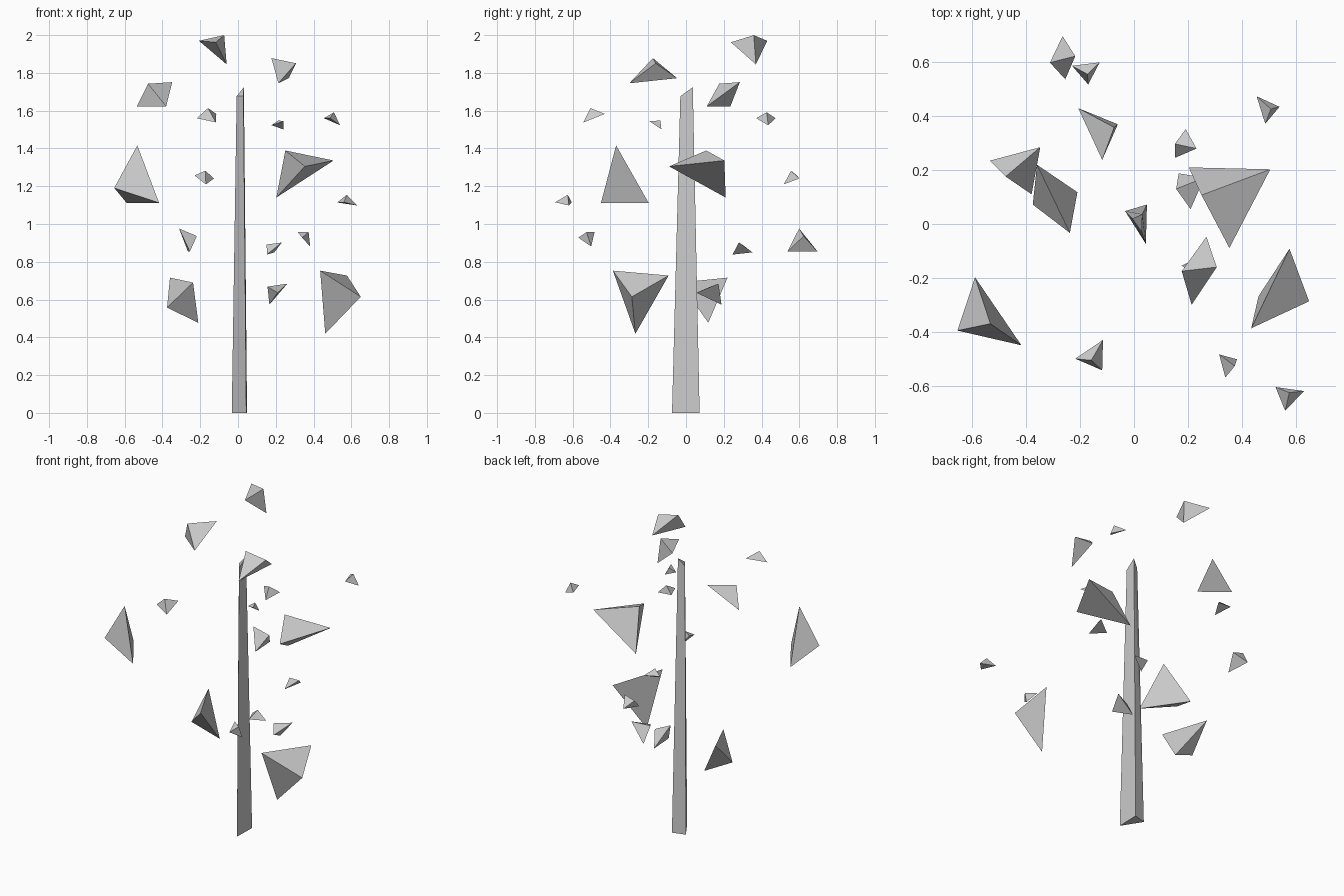
import bpy
import bmesh
from mathutils import Vector

default_cube = bpy.data.objects.get("Cube")
if default_cube:
    bpy.data.objects.remove(default_cube, do_unlink=True)


def make_material(name, colour):
    material = bpy.data.materials.new(name)
    material.use_nodes = True
    material.diffuse_color = colour
    material.node_tree.nodes["Principled BSDF"].inputs["Base Color"].default_value = colour
    return material


stone_grey = make_material("stone grey", (0.6, 0.6, 0.6, 1))


def hull_object(name, corners):
    """Flat-faced solid wrapped around a handful of corners."""
    bm = bmesh.new()
    for corner in corners:
        bm.verts.new(corner)
    bmesh.ops.convex_hull(bm, input=bm.verts[:])
    bmesh.ops.recalc_face_normals(bm, faces=bm.faces[:])
    mesh = bpy.data.meshes.new(name)
    bm.to_mesh(mesh)
    bm.free()
    mesh.materials.append(stone_grey)
    obj = bpy.data.objects.new(name, mesh)
    bpy.context.collection.objects.link(obj)


def thousandths(point):
    return Vector(point) / 1000


def leaf(name, a, b, c, tip=None):
    """Squat three-sided pyramid standing on the base a, b, c."""
    a, b, c = map(thousandths, (a, b, c))
    if tip:
        peak = thousandths(tip)
    else:
        normal = (c - a).cross(b - a)
        height = 0.49 * normal.length ** 0.5
        peak = a * 0.34 + b * 0.22 + c * 0.44 + normal.normalized() * height
    hull_object(name, (a, b, c, peak))


# Tapering three-sided trunk with a slanted top
trunk_base = [(-33, 48, 0), (48, 72, 0), (44, -74, 0)]
trunk_top = [(-7, 20, 1677), (31, 36, 1724), (29, -30, 1677)]
hull_object("trunk", [thousandths(p) for p in trunk_base + trunk_top])

# Large floating leaves
leaf("large_leaf_upper_left", (203, 210, 1140), (506, 203, 1336), (354, -89, 1305))
leaf("large_leaf_lower_left", (462, -268, 419), (435, -387, 753), (577, -92, 727))
leaf("large_leaf_right", (-533, -370, 1416), (-418, -450, 1112), (-590, -198, 1112))

# Medium floating leaves
leaf("medium_leaf_lower_right", (-360, 220, 716), (-238, -33, 690), (-210, 118, 477))
leaf("medium_leaf_upper_right", (-348, 285, 1751), (-380, 110, 1623), (-535, 235, 1623))
leaf("medium_leaf_crown_back", (-207, 430, 1970), (-60, 370, 1845), (-118, 238, 1962))
leaf("medium_leaf_crown_front", (214, -300, 1745), (269, -47, 1772), (177, -175, 1878),
     tip=(307, -160, 1851))
leaf("medium_leaf_back", (-265, 697, 854), (-255, 537, 854), (-312, 599, 976))

# Small floating leaves
leaf("small_leaf_lower_inner", (166, 188, 573), (261, 172, 684), (210, 55, 636))
leaf("small_leaf_upper_back", (455, 474, 1560), (540, 435, 1523), (487, 372, 1560))
leaf("small_leaf_middle_inner", (192, 352, 850), (232, 280, 902), (153, 246, 838))
leaf("small_leaf_middle_front", (316, -484, 958), (382, -502, 881), (339, -570, 928))
leaf("small_leaf_far_front", (631, -620, 1098), (561, -693, 1115), (525, -605, 1114))
leaf("small_leaf_upper_front", (-115, -430, 1583), (-118, -543, 1538), (-218, -500, 1560))
leaf("small_leaf_middle_back", (-127, 600, 1241), (-170, 518, 1210), (-230, 587, 1257))
leaf("small_leaf_upper_inner", (240, -130, 1501), (240, -193, 1544), (177, -155, 1523))
